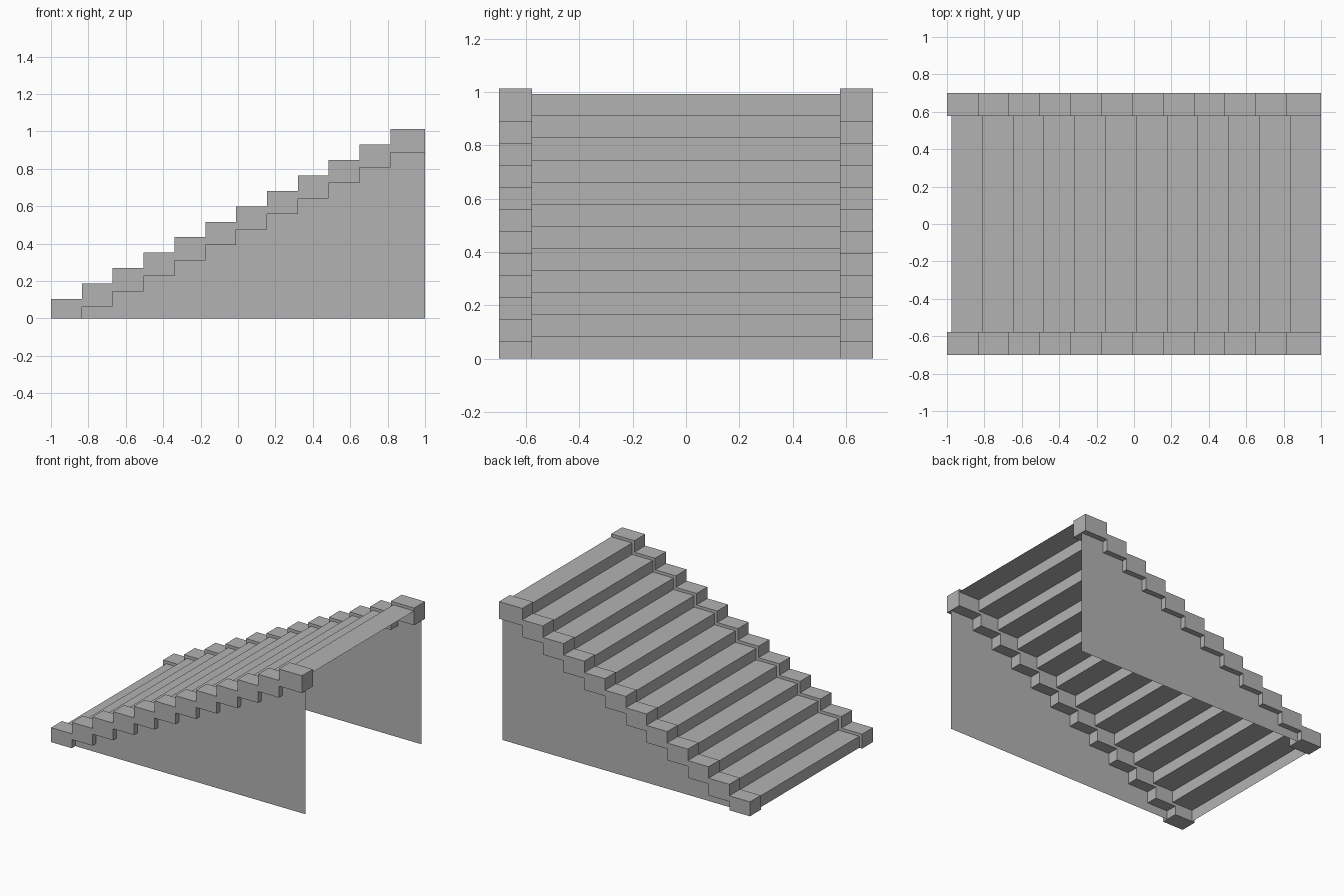
import bpy
import bmesh

if "Cube" in bpy.data.objects:
    bpy.data.objects.remove(bpy.data.objects["Cube"])

STEPS = 12
RISE = 0.0826
RUN, TREAD_RUN = 0.165, 0.1646
CAP_TOP, CAP_DEPTH = 0.104, 0.124
INNER_Y, OUTER_Y, WALL_Y = 0.577, 0.70, 0.66

# Dark grey for every part
grey = bpy.data.materials.new("dark_grey")
grey.diffuse_color = (0.45, 0.45, 0.45, 1.0)
grey.use_nodes = True
grey.node_tree.nodes["Principled BSDF"].inputs["Base Color"].default_value = grey.diffuse_color


def stair_line(x0, first_z, run):
    """Zigzag of (x, z) points: rise, then run, for every step."""
    pts = [(x0, 0.0)]
    for i in range(STEPS):
        z = first_z + RISE * i
        pts.append((x0 + run * i, z))
        pts.append((x0 + run * (i + 1) if i < STEPS - 1 else 1.0, z))
    return pts


def make_object(name, bm):
    mesh = bpy.data.meshes.new(name)
    bm.to_mesh(mesh)
    bm.free()
    mesh.materials.append(grey)
    obj = bpy.data.objects.new(name, mesh)
    bpy.context.collection.objects.link(obj)
    return obj


def panel(name, pts, y, depth=0.0, flip=False):
    """Flat profile in the xz plane, optionally extruded along y."""
    bm = bmesh.new()
    face = bm.faces.new([bm.verts.new((x, y, z)) for x, z in pts])
    if depth:
        ext = bmesh.ops.extrude_face_region(bm, geom=[face], use_keep_orig=True)
        verts = [v for v in ext["geom"] if isinstance(v, bmesh.types.BMVert)]
        bmesh.ops.translate(bm, verts=verts, vec=(0, depth, 0))
        bmesh.ops.recalc_face_normals(bm, faces=bm.faces)
    else:
        face.normal_update()
        if (face.normal.y < 0) == flip:
            face.normal_flip()
    return make_object(name, bm)


# Treads and risers: one folded sheet
bm = bmesh.new()
rows = [[bm.verts.new((x, y, z)) for y in (-INNER_Y, INNER_Y)]
        for x, z in stair_line(-0.977, 0.083, TREAD_RUN)]
for a, b in zip(rows, rows[1:]):
    bm.faces.new((a[0], b[0], b[1], a[1]))
bm.normal_update()
if sum(f.normal.z for f in bm.faces) < 0:
    bmesh.ops.reverse_faces(bm, faces=bm.faces)
make_object("treads_and_risers", bm)

# Stepped underside shared by the stringers and the side walls
top = stair_line(-1.0, CAP_TOP, RUN)
under = [(-1 + RUN, 0.0)] + [(x, z - CAP_DEPTH) for x, z in top[3:]]

for side, s in (("front", -1), ("back", 1)):
    # Stepped stringer along the edge of the stairs
    panel(side + "_stringer", top + under[::-1], s * INNER_Y, s * (OUTER_Y - INNER_Y))
    # Thin side wall below the stringer
    panel(side + "_side_wall", under + [(1.0, 0.0)], s * WALL_Y, flip=(s > 0))
